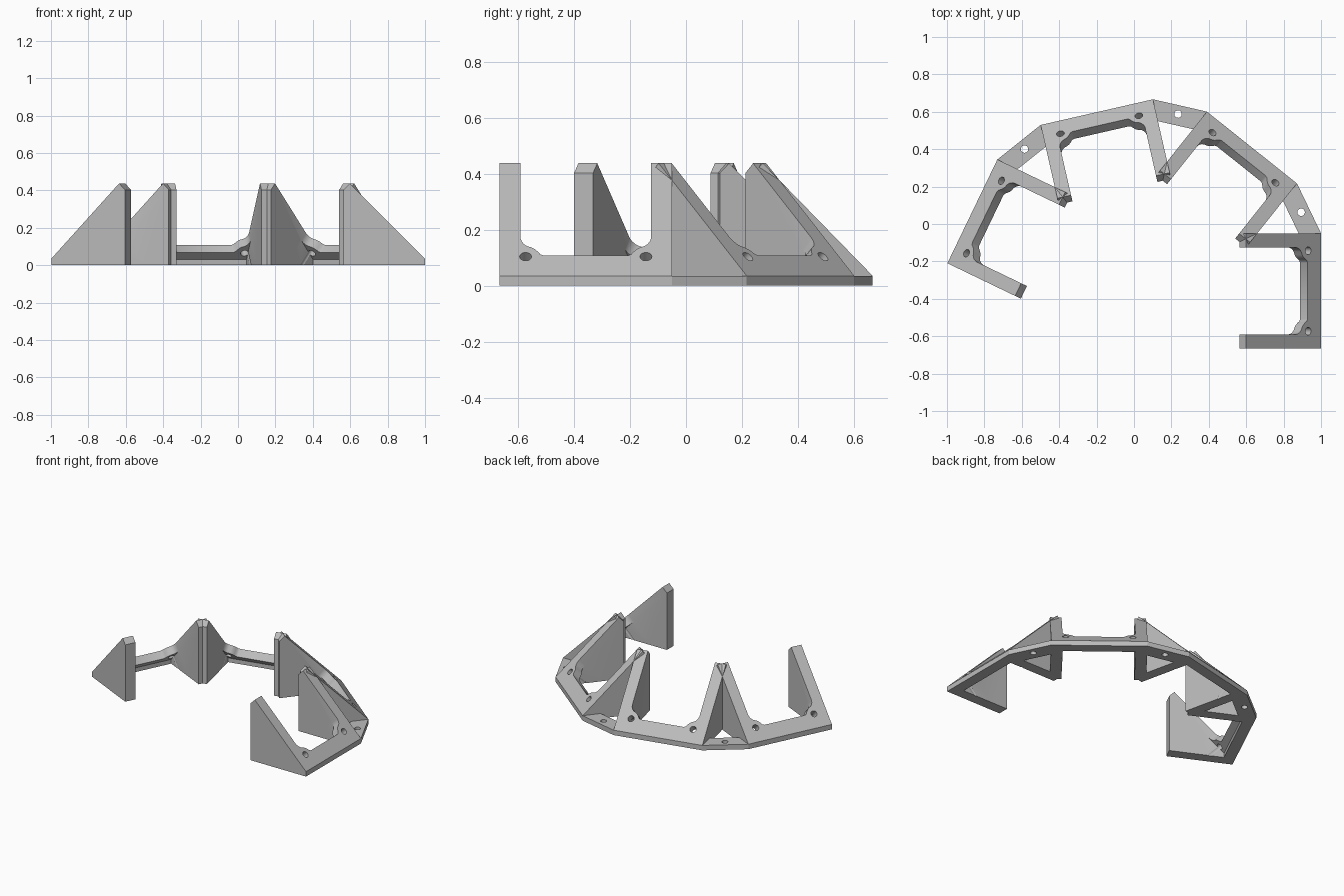
import bpy, bmesh
from math import radians, sqrt, pi, cos, sin
from mathutils import Matrix, Vector

cube = bpy.data.objects.get("Cube")
if cube:
    bpy.data.objects.remove(cube)

LENGTH, GAP, FIN = 0.616, 0.296, 0.075   # bracket length, link length, fin thickness
LIP, TURN = 0.035, 180 / 7               # base edge height, turn between segments

grey = bpy.data.materials.new("plain grey")
grey.diffuse_color = (0.5, 0.5, 0.5, 1)
grey.use_nodes = True
grey.node_tree.nodes["Principled BSDF"].inputs["Base Color"].default_value = (0.5, 0.5, 0.5, 1)


def prism(name, points, direction):
    """Extrude a closed outline along a direction."""
    bm = bmesh.new()
    face = bm.faces.new([bm.verts.new(p) for p in points])
    geo = bmesh.ops.extrude_face_region(bm, geom=[face])["geom"]
    moved = [g for g in geo if isinstance(g, bmesh.types.BMVert)]
    bmesh.ops.translate(bm, verts=moved, vec=direction)
    bmesh.ops.recalc_face_normals(bm, faces=bm.faces)
    mesh = bpy.data.meshes.new(name)
    bm.to_mesh(mesh)
    bm.free()
    mesh.materials.append(grey)
    obj = bpy.data.objects.new(name, mesh)
    bpy.context.scene.collection.objects.link(obj)
    return obj


def cut(obj, cutters):
    """Subtract cutters, bake the result and remove them."""
    for c in cutters:
        c.hide_render = True
        mod = obj.modifiers.new("cut", "BOOLEAN")
        mod.operation, mod.solver, mod.object = "DIFFERENCE", "EXACT", c
    bpy.context.view_layer.update()
    baked = bpy.data.meshes.new_from_object(obj.evaluated_get(bpy.context.evaluated_depsgraph_get()))
    obj.modifiers.clear()
    obj.data = baked
    for c in cutters:
        bpy.data.objects.remove(c)


def drill(centre, axis_u, axis_v, radius, depth):
    """Round cutter passing through a centre point."""
    normal = axis_u.cross(axis_v)
    ring = [centre + normal * depth / 2 + radius * (axis_u * cos(a) + axis_v * sin(a))
            for a in (2 * pi * i / 24 for i in range(24))]
    return prism("hole_cutter", ring, -normal * depth)


# Local frame: x along the outer edge, y inward, z up
along = Vector((1, 0, 0))
uphill = Vector((0, 1, 1)).normalized()
normal = along.cross(uphill)
if normal.z < 0:
    normal = -normal


def on_slope(u, s):
    return Vector((u, 0, LIP)) + uphill * s


# Bracket: wedge hollowed between its two fins
wedge = [(0, 0, 0), (0, 0, LIP), (0, 0.402, 0.437), (0, 0.436, 0.403), (0, 0.436, 0)]
bracket = prism("bracket", wedge, along * LENGTH)

# Opening above the sloped rail, with rounded bosses at both corners
curve = [(FIN, 0.19), (0.079, 0.174), (0.087, 0.160), (0.098, 0.150), (0.115, 0.143),
         (0.127, 0.134), (0.138, 0.120), (0.146, 0.108), (0.158, 0.102)]
outline = [(FIN, 1.0)] + curve + [(LENGTH - u, s) for u, s in reversed(curve)] + [(LENGTH - FIN, 1.0)]
opening = prism("opening_cutter", [on_slope(u, s) + normal * 0.2 for u, s in outline], -normal * 1.2)

# Hollow beneath the sloped rail
under = [(FIN, 0.075, -0.1), (FIN, 0.075, 0.03), (FIN, 0.6, 0.555), (FIN, 0.6, -0.1)]
hollow = prism("hollow_cutter", under, along * (LENGTH - 2 * FIN))

holes = [drill(on_slope(u, 0.097), along, uphill, 0.021, 0.3) for u in (0.093, LENGTH - 0.093)]
cut(bracket, [opening, hollow] + holes)

# Flat link plate joining neighbouring brackets
plate = [(0, 0, 0), (GAP, 0, 0), (GAP - 0.045, 0.108, 0), (0.045, 0.108, 0)]
link = prism("link_plate", plate, Vector((0, 0, LIP)))
cut(link, [drill(Vector((GAP / 2, 0.047, 0)), along, Vector((0, 1, 0)), 0.02, 0.2)])

for obj in (bracket, link):
    bpy.ops.object.select_all(action="DESELECT")
    obj.select_set(True)
    bpy.context.view_layer.objects.active = obj
    bpy.ops.object.shade_smooth_by_angle(angle=radians(30))

# Walk round the arc, alternating brackets and links
place, heading = Vector((1, -0.666, 0)), 90
for i in range(7):
    source, step = (link, GAP) if i % 2 else (bracket, LENGTH)
    part = source if i < 2 else source.copy()
    if i >= 2:
        bpy.context.scene.collection.objects.link(part)
    part.name = f"{'link_plate' if i % 2 else 'bracket'}_{i // 2 + 1}"
    turn = Matrix.Rotation(radians(heading), 4, "Z")
    part.matrix_world = Matrix.Translation(place) @ turn
    place = place + turn @ (along * step)
    heading += TURN
